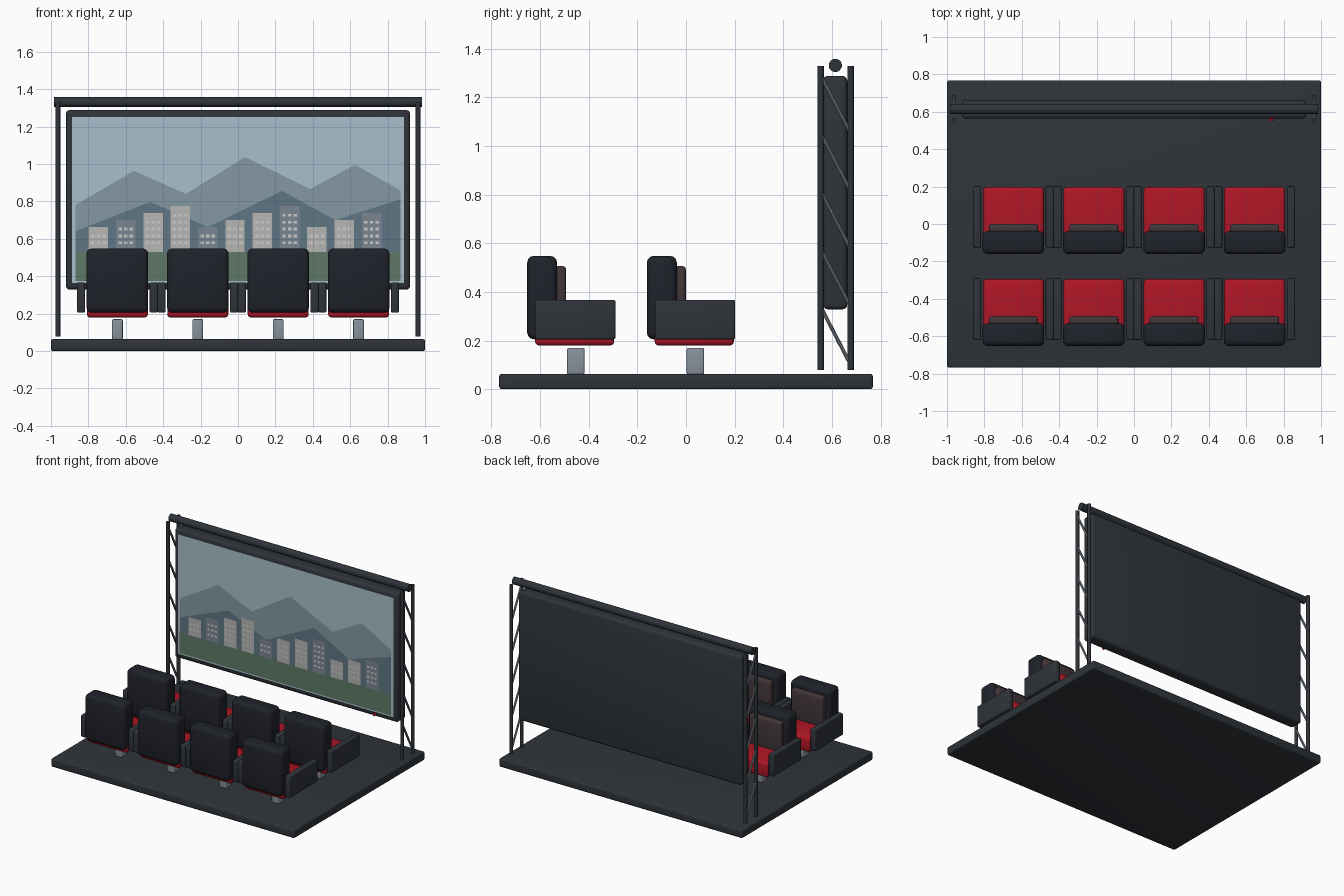
import bpy, bmesh, math
from mathutils import Vector

if "Cube" in bpy.data.objects:
    bpy.data.objects.remove(bpy.data.objects["Cube"])


def material(name, rgb):
    m = bpy.data.materials.new(name)
    lin = [(c / 255 / 12.92 if c < 11 else ((c / 255 + 0.055) / 1.055) ** 2.4) for c in rgb]
    m.diffuse_color = (*lin, 1)
    m.use_nodes = True
    m.node_tree.nodes["Principled BSDF"].inputs["Base Color"].default_value = m.diffuse_color
    return m


CHAR = material("charcoal", (47, 52, 58))
BLACK = material("black_fabric", (31, 34, 42))
BROWN = material("brown_fabric", (66, 54, 57))
RED = material("red_fabric", (176, 22, 38))
STEEL = material("steel", (136, 146, 156))
SKY = material("sky", (168, 191, 204))
FAR = material("far_hills", (133, 152, 163))
NEAR = material("near_hills", (94, 118, 132))
GRASS = material("grass", (95, 121, 104))
PALE = material("pale_wall", (182, 182, 181))
SLATE = material("slate_wall", (122, 134, 146))
GLASS = material("lit_window", (205, 207, 204))


def finish(name, bm, mat, smooth=True):
    me = bpy.data.meshes.new(name)
    bm.to_mesh(me)
    bm.free()
    me.materials.append(mat)
    ob = bpy.data.objects.new(name, me)
    bpy.context.collection.objects.link(ob)
    if smooth:
        bpy.ops.object.select_all(action='DESELECT')
        ob.select_set(True)
        bpy.context.view_layer.objects.active = ob
        bpy.ops.object.shade_smooth_by_angle(angle=math.radians(35))
    return ob


def box(name, x, y, z, mat, bevel=0.01):
    """Rounded box from (min, max) pairs."""
    bm = bmesh.new()
    bmesh.ops.create_cube(bm, size=1)
    for v in bm.verts:
        v.co = [(a + b) / 2 + c * (b - a) for (a, b), c in zip((x, y, z), v.co)]
    bmesh.ops.bevel(bm, geom=bm.edges[:], offset=bevel, segments=3, profile=0.5, affect='EDGES')
    return finish(name, bm, mat)


def rod(name, a, b, r, mat, sides=16):
    a, b = Vector(a), Vector(b)
    bm = bmesh.new()
    bmesh.ops.create_cone(bm, cap_ends=True, segments=sides, radius1=r, radius2=r, depth=(b - a).length)
    ob = finish(name, bm, mat)
    ob.location = (a + b) / 2
    ob.rotation_euler = (b - a).to_track_quat('Z', 'Y').to_euler()
    return ob


def sheet(name, polys, y, mat):
    """Flat picture layer facing the seats, polygons given as (x, z)."""
    bm = bmesh.new()
    for p in polys:
        bm.faces.new([bm.verts.new((px, y, pz)) for px, pz in p])
    return finish(name, bm, mat, False)


def rect(x0, x1, z0, z1):
    return [(x0, z0), (x1, z0), (x1, z1), (x0, z1)]


# Floor
box("floor", (-1, 1), (-0.768, 0.768), (0, 0.063), CHAR, 0.01)

# Screen body and picture layers
box("screen_body", (-0.92, 0.92), (0.563, 0.663), (0.328, 1.288), CHAR, 0.02)
sheet("sky", [rect(-0.887, 0.887, 0.364, 1.251)], 0.5615, SKY)
far = [(-0.87, 0.78), (-0.556, 0.963), (-0.278, 0.84), (0.037, 1.037), (0.385, 0.866), (0.626, 0.995), (0.868, 0.86)]
near = [(-0.87, 0.64), (-0.47, 0.797), (-0.16, 0.663), (0.235, 0.856), (0.52, 0.70), (0.868, 0.81)]
sheet("far_hills", [[(-0.87, 0.52), (0.868, 0.52)] + far[::-1]], 0.56, FAR)
sheet("near_hills", [[(-0.87, 0.52), (0.868, 0.52)] + near[::-1]], 0.5585, NEAR)
sheet("grass", [rect(-0.87, 0.868, 0.375, 0.53)], 0.557, GRASS)

# City blocks with window grids
walls, windows = {0: [], 1: []}, []
for i in range(11):
    cx, top = -0.746 + 0.146 * i, 0.663 + 0.037 * (i % 4)
    walls[int(i % 3 == 1)].append(rect(cx - 0.052, cx + 0.052, 0.53, top))
    row = 0.578
    while row < top - 0.02:
        for dx in (-0.03, 0, 0.03):
            windows.append(rect(cx + dx - 0.009, cx + dx + 0.009, row - 0.007, row + 0.007))
        row += 0.037
sheet("pale_buildings", walls[0], 0.5555, PALE)
sheet("slate_buildings", walls[1], 0.5555, SLATE)
sheet("windows", windows, 0.554, GLASS)

# Power light
rod("power_light", (0.733, 0.55, 0.348), (0.733, 0.57, 0.348), 0.012, RED)

# Truss towers and roller bar
for s, side in ((-1, "left"), (1, "right")):
    x = s * 0.963
    for y, n in ((0.554, "front"), (0.677, "rear")):
        rod(f"{side}_{n}_post", (x, y, 0.078), (x, y, 1.328), 0.0128, CHAR)
    for i in range(5):
        z = 0.10 + 0.238 * i
        rod(f"{side}_brace", (x, 0.554, z + 0.238), (x, 0.677, z), 0.0075, STEEL, 10)
rod("top_bar", (-0.984, 0.614, 1.331), (0.984, 0.614, 1.331), 0.027, CHAR, 32)

# Two rows of four seats
for y in (-0.453, 0.039):
    for x in (-0.645, -0.215, 0.215, 0.645):
        box("seat_leg", (x - 0.029, x + 0.029), (y - 0.036, y + 0.036), (0.06, 0.17), STEEL, 0.008)
        box("seat_cushion", (x - 0.163, x + 0.163), (y - 0.168, y + 0.158), (0.179, 0.29), RED, 0.018)
        box("seat_back", (x - 0.165, x + 0.165), (y - 0.2, y - 0.077), (0.205, 0.548), BLACK, 0.028)
        box("back_pad", (x - 0.131, x + 0.131), (y - 0.1, y - 0.04), (0.27, 0.506), BROWN, 0.014)
        for s in (-1, 1):
            ax = x + s * 0.194
            box("armrest", (ax - 0.021, ax + 0.021), (y - 0.167, y + 0.163), (0.205, 0.367), CHAR, 0.008)
